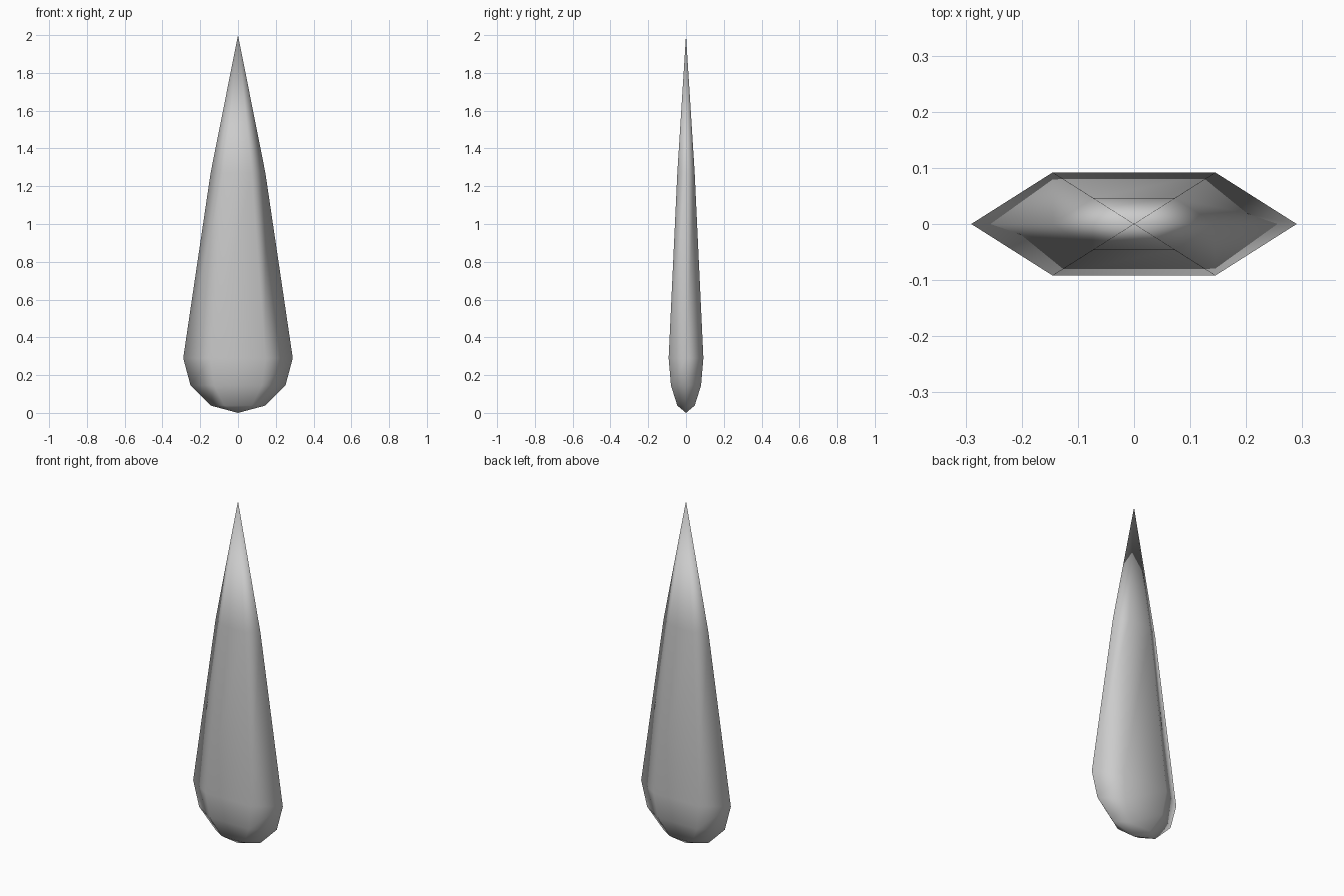
import bpy, bmesh
from math import sin, cos, pi

if "Cube" in bpy.data.objects:
    bpy.data.objects.remove(bpy.data.objects["Cube"])

SIDES, R, FLATTEN = 6, 0.29, 0.366

# Profile (radius, z): rounded base in 30 degree steps, then a long taper
profile = [(R * sin(a * pi / 6), R * (1 - cos(a * pi / 6))) for a in (1, 2, 3)]
profile.append((R / 2, 1.27))

bm = bmesh.new()
bottom = bm.verts.new((0, 0, 0))
tip = bm.verts.new((0, 0, 2))

# Flattened hexagonal rings
rings = [[bm.verts.new((r * cos(2 * pi * i / SIDES),
                        r * FLATTEN * sin(2 * pi * i / SIDES), z))
          for i in range(SIDES)] for r, z in profile]

# Side quads and pointed ends
for i in range(SIDES):
    j = (i + 1) % SIDES
    bm.faces.new((bottom, rings[0][j], rings[0][i]))
    for lo, hi in zip(rings, rings[1:]):
        bm.faces.new((lo[i], lo[j], hi[j], hi[i]))
    bm.faces.new((rings[-1][i], rings[-1][j], tip))

for f in bm.faces:
    f.smooth = True
bmesh.ops.recalc_face_normals(bm, faces=bm.faces)

mesh = bpy.data.meshes.new("teardrop_blade")
bm.to_mesh(mesh)
bm.free()
bpy.context.collection.objects.link(bpy.data.objects.new("teardrop_blade", mesh))
